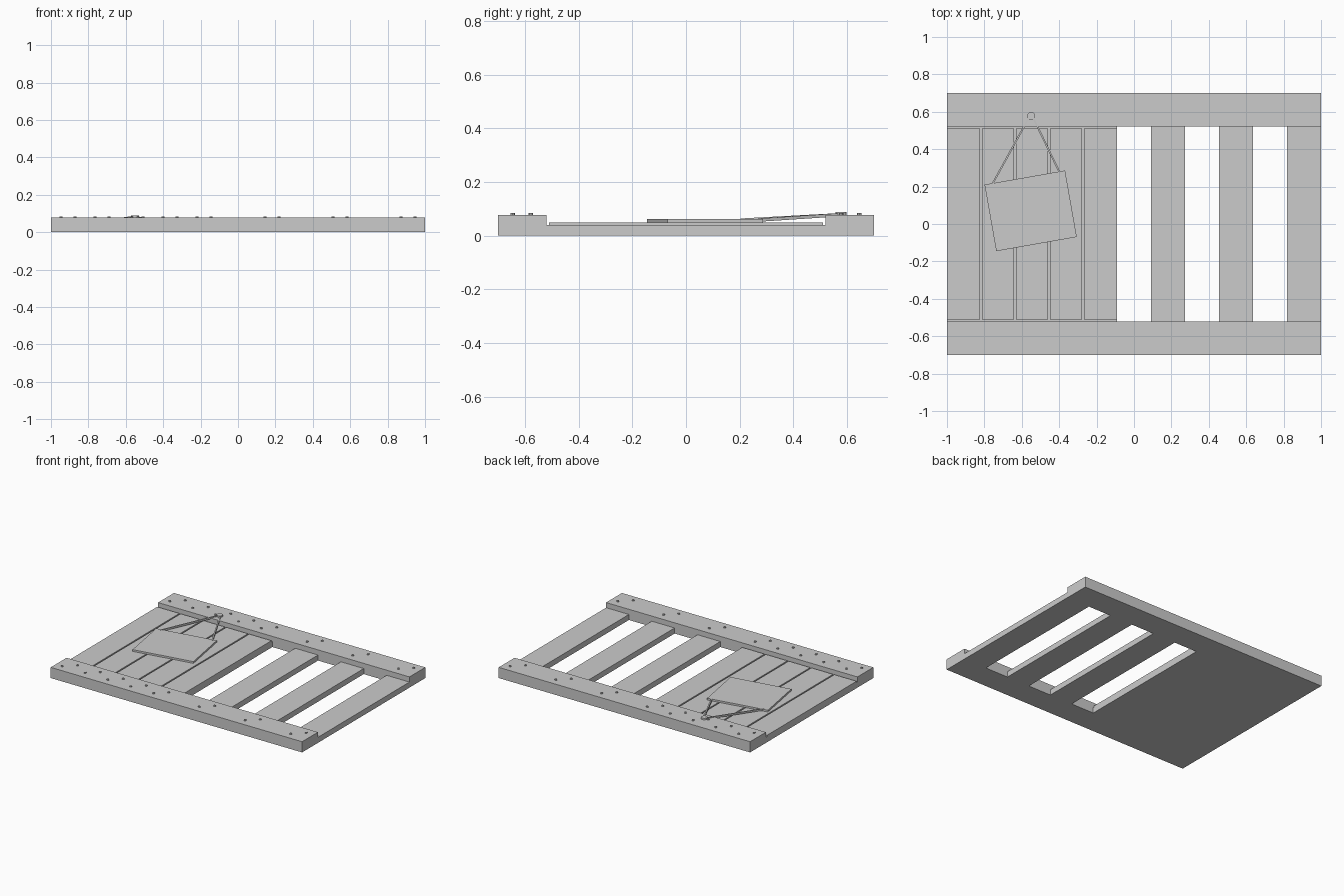
import bpy
import math
from mathutils import Vector

cube = bpy.data.objects.get("Cube")
if cube:
    bpy.data.objects.remove(cube, do_unlink=True)

grey = bpy.data.materials.new("plain grey")
grey.use_nodes = True
COLOUR = (0.6, 0.6, 0.6, 1)
grey.diffuse_color = COLOUR
grey.node_tree.nodes["Principled BSDF"].inputs["Base Color"].default_value = COLOUR


def finish(name):
    obj = bpy.context.object
    obj.name = name
    obj.data.materials.append(grey)
    return obj


def box(name, x0, x1, y0, y1, z0, z1):
    centre = ((x0 + x1) / 2, (y0 + y1) / 2, (z0 + z1) / 2)
    bpy.ops.mesh.primitive_cube_add(size=1, location=centre)
    obj = finish(name)
    obj.scale = (x1 - x0, y1 - y0, z1 - z0)
    return obj


def peg(name, x, y, z0, z1, radius, sides):
    bpy.ops.mesh.primitive_cylinder_add(vertices=sides, radius=radius, depth=z1 - z0,
                                        location=(x, y, (z0 + z1) / 2))
    return finish(name)


def cord(name, start, end, width, height):
    a, b = Vector(start), Vector(end)
    obj = box(name, 0, 1, 0, 1, 0, 1)
    obj.location = (a + b) / 2
    obj.scale = ((b - a).length, width, height)
    obj.rotation_euler = (b - a).to_track_quat("X", "Z").to_euler()
    return obj


INNER, OUTER = 0.52, 0.70
BASE, BOARD, BEAM = 0.04, 0.05, 0.077
PITCH = 2 / 11

# Long beams along front and back
box("front_beam", -1, 1, -OUTER, -INNER, 0, BEAM)
box("back_beam", -1, 1, INNER, OUTER, 0, BEAM)

# Solid floor under the closed half, with raised boards
box("floor_panel", -1, -1 + 5 * PITCH, -INNER, INNER, 0, BASE)
centres = []
for i in range(5):
    left = -1 + i * PITCH
    x0 = left + (0.005 if i else 0)
    x1 = left + PITCH - (0.005 if i < 4 else 0)
    box(f"board_{i + 1}", x0, x1, -INNER + 0.01, INNER - 0.01, BASE, BOARD)
    centres.append(left + PITCH / 2)

# Open slats
for i in range(3):
    left = -1 + (6 + 2 * i) * PITCH
    box(f"slat_{i + 1}", left, left + PITCH, -INNER, INNER, 0, BASE)
    centres.append(left + PITCH / 2)

# Staggered nails, two per board on each beam
for x in centres:
    for side in (-1, 1):
        for offset in (-1, 1):
            peg("nail", x + offset * 0.037, side * 0.612 + offset * 0.034,
                BEAM - 0.01, 0.084, 0.008, 8)

# Tilted sign hanging from a large nail
sign = box("sign", -0.771, -0.334, -0.11, 0.251, BOARD, 0.063)
sign.rotation_euler.z = math.radians(10)
peg("hanging_nail", -0.55, 0.578, BEAM - 0.01, 0.088, 0.021, 16)
for name, foot in (("right_cord", (-0.762, 0.205, 0.058)),
                   ("left_cord", (-0.395, 0.27, 0.058))):
    cord(name, foot, (-0.55, 0.59, 0.079), 0.009, 0.012)
